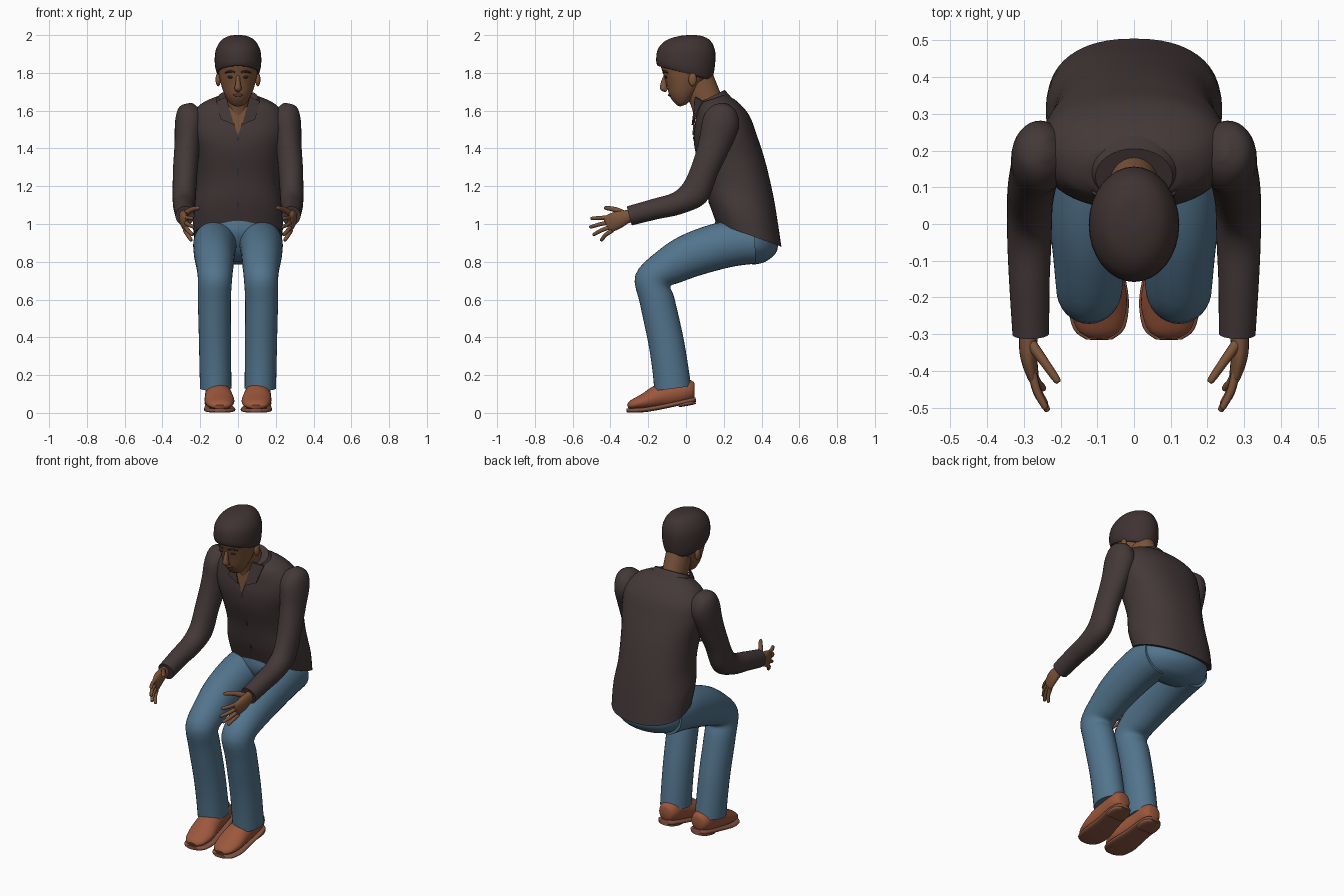
import bpy, bmesh, math
from mathutils import Vector


def material(name, r, g, b):
    m = bpy.data.materials.new(name)
    m.diffuse_color = (r, g, b, 1)
    return m


SHIRT = material("dark shirt", 0.058, 0.040, 0.040)
HAIR = material("dark hair", 0.050, 0.033, 0.032)
JEANS = material("blue denim", 0.085, 0.175, 0.265)
SKIN = material("brown skin", 0.200, 0.088, 0.042)
SHOE = material("tan leather", 0.330, 0.095, 0.045)
SOLE = material("brown sole", 0.230, 0.085, 0.050)
DARK = material("dark features", 0.030, 0.018, 0.015)
LIP = material("lips", 0.130, 0.050, 0.032)


def finish(name, bm, mat):
    bmesh.ops.recalc_face_normals(bm, faces=bm.faces)
    me = bpy.data.meshes.new(name)
    bm.to_mesh(me)
    bm.free()
    me.materials.append(mat)
    ob = bpy.data.objects.new(name, me)
    bpy.context.collection.objects.link(ob)
    bpy.ops.object.select_all(action='DESELECT')
    ob.select_set(True)
    bpy.context.view_layer.objects.active = ob
    bpy.ops.object.shade_smooth_by_angle(angle=math.radians(45))
    return ob


def loft(name, rings, mat, segs=32, power=2.0, steps=4):
    """Skin smoothly interpolated elliptical rings (centre, half axis u, half axis v)."""
    n = len(rings)
    fine = []
    for i in range(n - 1):
        a, b, c, d = (rings[max(i - 1, 0)], rings[i], rings[i + 1], rings[min(i + 2, n - 1)])
        for k in range(steps + (i == n - 2)):
            t = k / steps
            fine.append([0.5 * (2 * q + (r - p) * t + (2 * p - 5 * q + 4 * r - s) * t * t
                                + (3 * q - p - 3 * r + s) * t ** 3)
                         for p, q, r, s in zip(a, b, c, d)])
    bm = bmesh.new()
    loops = []
    for c, u, v in fine:
        row = []
        for j in range(segs):
            a = 2 * math.pi * j / segs
            ca, sa = math.cos(a), math.sin(a)
            row.append(bm.verts.new(c + u * math.copysign(abs(ca) ** (2 / power), ca)
                                    + v * math.copysign(abs(sa) ** (2 / power), sa)))
        loops.append(row)
    for p, q in zip(loops, loops[1:]):
        for j in range(segs):
            k = (j + 1) % segs
            bm.faces.new((p[j], p[k], q[k], q[j]))
    bm.faces.new(loops[0])
    bm.faces.new(loops[-1])
    return finish(name, bm, mat)


def body(name, stations, mat, **kw):
    """Central part: (front y, front z, back y, back z, half width) per ring."""
    loft(name, [(Vector((0, (fy + by) / 2, (fz + bz) / 2)), Vector((w, 0, 0)),
                 Vector((0, (by - fy) / 2, (bz - fz) / 2)))
                for fy, fz, by, bz, w in stations], mat, **kw)


def limb(name, stations, mat, side=1, **kw):
    """Limb along a path: (x, y, z, half width, half thickness) per station."""
    pts = [Vector((side * s[0], s[1], s[2])) for s in stations]
    rings = []
    for i, s in enumerate(stations):
        t = (pts[min(i + 1, len(pts) - 1)] - pts[max(i - 1, 0)]).normalized()
        u = Vector((1, 0, 0))
        u = (u - t * u.dot(t)).normalized()
        rings.append((pts[i], u * s[3], t.cross(u) * s[4]))
    loft(name, rings, mat, **kw)


def plate(name, pts, mat, side=1, thick=0.008):
    bm = bmesh.new()
    f = bm.faces.new([bm.verts.new((side * x, y, z)) for x, y, z in pts])
    ext = bmesh.ops.extrude_face_region(bm, geom=[f])
    for v in ext['geom']:
        if isinstance(v, bmesh.types.BMVert):
            v.co.y += thick
    finish(name, bm, mat)


def blob(name, loc, size, mat, side=1):
    bm = bmesh.new()
    bmesh.ops.create_uvsphere(bm, u_segments=16, v_segments=10, radius=1)
    for v in bm.verts:
        v.co = Vector((side * loc[0] + v.co.x * size[0], loc[1] + v.co.y * size[1],
                       loc[2] + v.co.z * size[2]))
    finish(name, bm, mat)


# Shirt body, leaning forward, with a sloping hem
body("shirt", [(.16, 1.005, .505, .88, .235), (.12, 1.12, .487, 1.0, .24),
               (.09, 1.25, .462, 1.15, .222), (.05, 1.38, .42, 1.33, .232),
               (.04, 1.47, .375, 1.47, .255), (.05, 1.55, .335, 1.575, .25),
               (.06, 1.61, .27, 1.65, .20), (.075, 1.64, .21, 1.685, .13)],
     SHIRT, segs=48, power=2.3)
body("collar_band", [(.065, 1.60, .24, 1.67, .135), (.055, 1.635, .205, 1.71, .105)], SHIRT)
plate("front_placket", [(-.003, .157, 1.02), (.003, .157, 1.02), (.003, .117, 1.12),
                        (-.003, .117, 1.12)], DARK, thick=.006)
plate("front_placket_upper", [(-.003, .087, 1.25), (.003, .087, 1.25), (.003, .036, 1.46),
                              (-.003, .036, 1.46)], DARK, thick=.006)

# Neck, open throat and head
body("neck", [(-.01, 1.70, .14, 1.80, .07), (.025, 1.63, .18, 1.70, .068),
              (.045, 1.56, .2, 1.64, .07)], SKIN)
plate("open_throat", [(0, .034, 1.47), (.055, .044, 1.62), (-.055, .044, 1.62)], SKIN)
body("head", [(-.03, 1.622, .0, 1.632, .02), (-.052, 1.632, .03, 1.66, .047),
              (-.085, 1.675, .08, 1.72, .076), (-.104, 1.74, .11, 1.78, .095),
              (-.122, 1.80, .13, 1.83, .105), (-.135, 1.86, .135, 1.88, .108),
              (-.09, 1.94, .10, 1.95, .08)], SKIN)
body("hair", [(-.135, 1.84, .115, 1.765, .10), (-.15, 1.838, .137, 1.767, .113),
              (-.158, 1.87, .152, 1.83, .123), (-.147, 1.93, .155, 1.91, .118),
              (-.10, 1.975, .13, 1.97, .088), (-.03, 1.996, .08, 1.996, .045),
              (.02, 2.0, .03, 2.0, .005)], HAIR)
limb("nose", [(0, -.108, 1.79, .009, .008), (0, -.118, 1.745, .013, .016),
              (0, -.118, 1.718, .019, .019), (0, -.102, 1.705, .012, .010)], SKIN, segs=16)
blob("mouth", (0, -.086, 1.682), (.028, .009, .007), LIP)

# Hip part of the trousers
body("trouser_seat", [(.16, 1.04, .47, .95, .21), (.15, .97, .487, .90, .222),
                      (.17, .91, .475, .845, .215), (.22, .84, .42, .80, .17),
                      (.28, .80, .36, .785, .09)], JEANS)

for s, n in ((1, "left"), (-1, "right")):
    # Face details
    blob(n + "_eye", (.040, -.106, 1.778), (.017, .006, .007), DARK, s)
    limb(n + "_brow", [(.016, -.121, 1.803, .004, .004), (.04, -.115, 1.809, .006, .006),
                       (.068, -.097, 1.80, .003, .003)], DARK, s, segs=8)
    blob(n + "_ear", (.105, .035, 1.765), (.014, .022, .036), SKIN, s)
    # Collar flap
    plate(n + "_collar_flap", [(.062, .048, 1.672), (.115, .085, 1.65), (.092, .040, 1.555),
                               (.022, .030, 1.525)], SHIRT, s)
    # Sleeve
    limb(n + "_sleeve", [(.235, .205, 1.63, .02, .03), (.25, .20, 1.605, .062, .07),
                         (.256, .185, 1.54, .077, .098), (.268, .15, 1.42, .068, .085),
                         (.279, .10, 1.29, .065, .073), (.284, .045, 1.165, .062, .078),
                         (.285, -.05, 1.108, .06, .060), (.285, -.16, 1.08, .055, .055),
                         (.281, -.30, 1.043, .05, .052)], SHIRT, s)
    # Hand with spread fingers
    limb(n + "_palm", [(.282, -.27, 1.048, .026, .030), (.288, -.315, 1.038, .025, .036),
                       (.287, -.36, 1.022, .023, .046), (.276, -.41, 1.0, .016, .046),
                       (.272, -.42, .995, .008, .038)], SKIN, s, segs=20)
    tips = ((1.035, .24, -.505, 1.03), (1.012, .235, -.511, .985),
            (.988, .24, -.495, .945), (.966, .245, -.455, .915))
    for i, (z0, x, y, z) in enumerate(tips):
        limb(f"{n}_finger_{i + 1}", [(.28, -.39, z0, .012, .012),
                                     (.265, (y - .40) / 2, (z0 + z) / 2, .011, .011),
                                     (x + .003, y + .008, z, .009, .009),
                                     (x, y, z, .003, .003)], SKIN, s, segs=10)
    limb(n + "_thumb", [(.285, -.32, 1.05, .016, .018), (.245, -.375, 1.076, .013, .014),
                        (.21, -.425, 1.085, .010, .010), (.205, -.432, 1.085, .003, .003)],
         SKIN, s, segs=12)
    # Trouser leg with bent knee
    limb(n + "_trouser_leg", [(.115, .36, .90, .11, .11), (.122, .22, .893, .115, .122),
                              (.125, .04, .84, .108, .117), (.122, -.09, .775, .098, .102),
                              (.122, -.175, .70, .090, .098), (.125, -.152, .59, .087, .092),
                              (.122, -.108, .39, .085, .094), (.12, -.085, .25, .084, .095),
                              (.118, -.07, .13, .083, .098)], JEANS, s)
    # Shoe, sole and heel, with the heel raised off the floor
    limb(n + "_shoe", [(.095, -.308, .032, .03, .012), (.095, -.285, .042, .060, .026),
                       (.097, -.22, .060, .078, .043), (.102, -.15, .085, .074, .062),
                       (.107, -.07, .105, .066, .070), (.11, 0, .118, .062, .064),
                       (.11, .035, .118, .048, .050), (.11, .046, .118, .03, .035)], SHOE, s)
    limb(n + "_sole", [(.095, -.315, .014, .035, .010), (.095, -.285, .013, .070, .012),
                       (.097, -.21, .018, .083, .013), (.103, -.11, .036, .072, .013),
                       (.108, -.02, .056, .068, .013), (.11, .035, .068, .054, .013),
                       (.11, .052, .071, .03, .012)], SOLE, s, power=3)
    limb(n + "_heel", [(.11, -.04, .042, .060, .012), (.11, .0, .05, .063, .014),
                       (.11, .035, .057, .052, .014), (.11, .05, .06, .03, .012)],
         SOLE, s, power=3)
